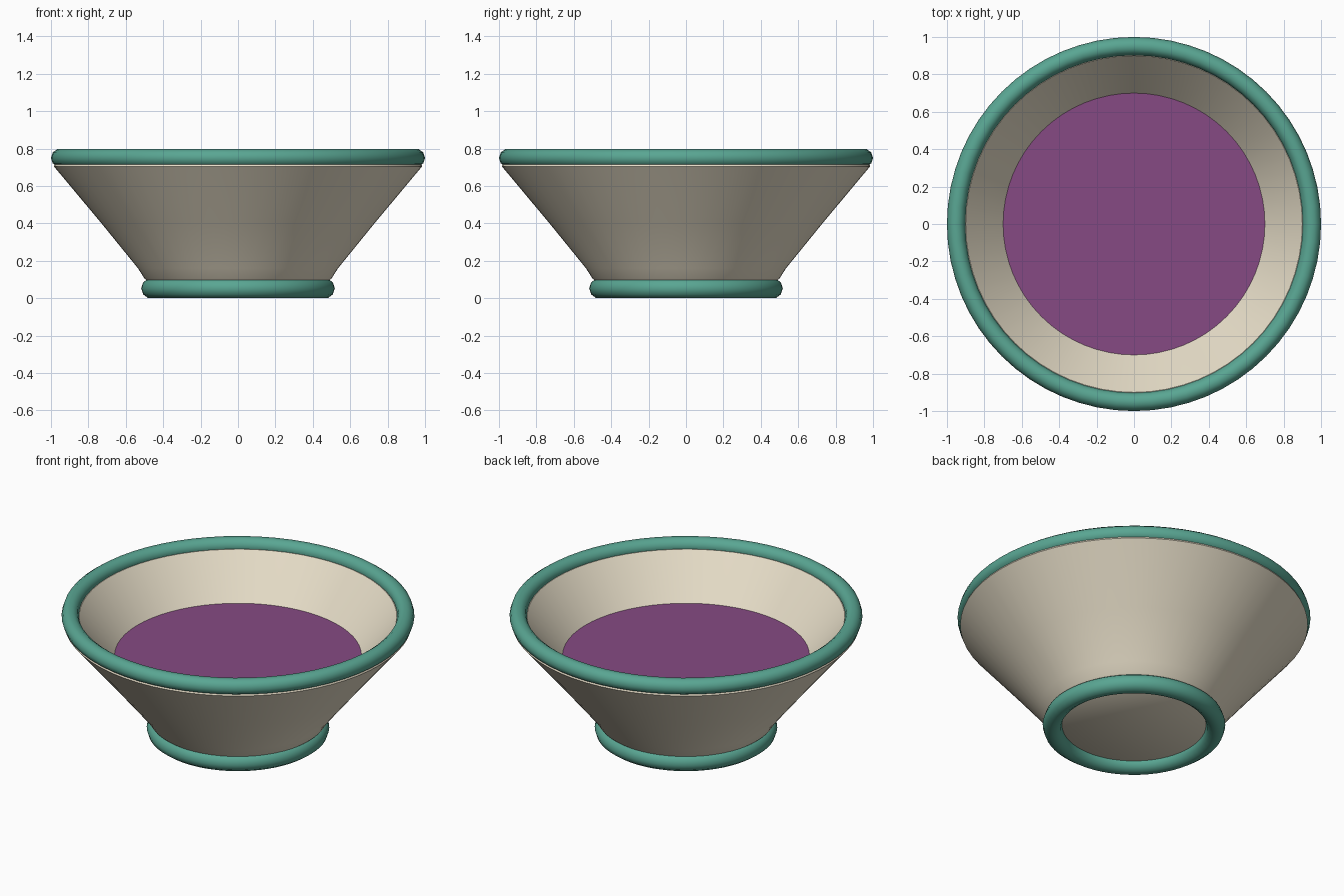
import bpy, bmesh, math

if "Cube" in bpy.data.objects:
    bpy.data.objects.remove(bpy.data.objects["Cube"])

SEGMENTS = 64


def material(name, color):
    m = bpy.data.materials.new(name)
    m.diffuse_color = (*color, 1)
    m.use_nodes = True
    m.node_tree.nodes["Principled BSDF"].inputs["Base Color"].default_value = m.diffuse_color
    return m


cream = material("cream", (0.80, 0.73, 0.58))
teal = material("teal", (0.10, 0.38, 0.29))
purple = material("purple", (0.24, 0.068, 0.23))


def finish(ob, name, mat, angle=60):
    ob.name = name
    ob.data.materials.append(mat)
    bpy.ops.object.select_all(action='DESELECT')
    ob.select_set(True)
    bpy.context.view_layer.objects.active = ob
    bpy.ops.object.shade_smooth_by_angle(angle=math.radians(angle))


def ring(name, major, minor, z):
    bpy.ops.mesh.primitive_torus_add(major_segments=SEGMENTS, minor_segments=10,
                                     major_radius=major, minor_radius=minor,
                                     location=(0, 0, z))
    finish(bpy.context.object, name, teal)


def lathe(name, profile, mat):
    bm = bmesh.new()
    verts = [bm.verts.new((r, 0, z)) for r, z in profile]
    edges = [bm.edges.new(pair) for pair in zip(verts, verts[1:])]
    bmesh.ops.spin(bm, geom=verts + edges, cent=(0, 0, 0), axis=(0, 0, 1),
                   angle=math.tau, steps=SEGMENTS)
    bmesh.ops.remove_doubles(bm, verts=bm.verts, dist=0.0005)
    bmesh.ops.recalc_face_normals(bm, faces=bm.faces)
    mesh = bpy.data.meshes.new(name)
    bm.to_mesh(mesh)
    bm.free()
    ob = bpy.data.objects.new(name, mesh)
    bpy.context.collection.objects.link(ob)
    finish(ob, name, mat)


# flared bowl: outer wall up to the lip, then inner wall down to the floor
lathe("bowl", [(0, 0.05), (0.44, 0.05), (0.50, 0.105), (0.535, 0.16),
               (0.73, 0.40), (0.985, 0.705), (0.975, 0.73), (0.90, 0.745),
               (0.70, 0.50), (0.43, 0.16), (0.36, 0.12), (0, 0.12)], cream)

# rounded rim and foot
ring("rim", 0.951, 0.049, 0.75)
ring("foot_ring", 0.4625, 0.055, 0.0523)

# flat surface of the contents
bpy.ops.mesh.primitive_circle_add(vertices=SEGMENTS, radius=0.702,
                                  fill_type='NGON', location=(0, 0, 0.50))
finish(bpy.context.object, "contents", purple)
